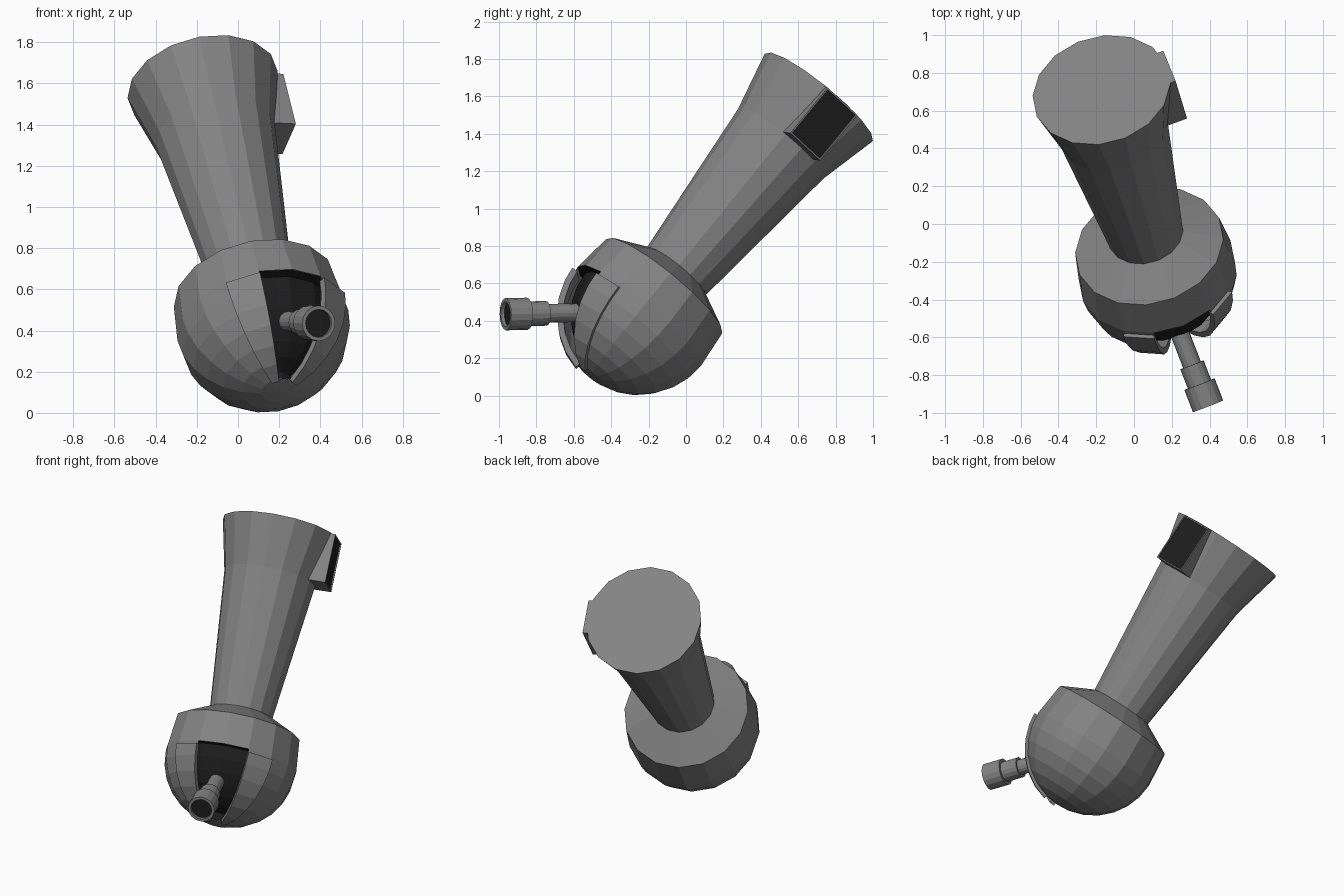
import bpy, bmesh, math
from mathutils import Vector, Matrix

if "Cube" in bpy.data.objects:
    bpy.data.objects.remove(bpy.data.objects["Cube"])

SEG = 16
STEP = 360 / SEG
LAT = [0, 13, 26, 39, 52, 65, 78]
R = 0.423


def material(name, v):
    m = bpy.data.materials.new(name)
    m.diffuse_color = (v, v, v, 1)
    m.use_nodes = True
    m.node_tree.nodes["Principled BSDF"].inputs["Base Color"].default_value = m.diffuse_color
    return m


dark = material("dark_recess", 0.012)
grey = material("dark_grey_metal", 0.228)


def frame(origin, z, x_hint):
    """Matrix with local z along the axis and local x near x_hint."""
    z = Vector(z).normalized()
    x = Vector(x_hint)
    x = (x - z * x.dot(z)).normalized()
    y = z.cross(x)
    m = Matrix((x, y, z)).transposed().to_4x4()
    m.translation = Vector(origin)
    return m


# local origin is the ball centre, local z runs up the slanted arm
ARM = frame((0.121, -0.249, 0.424), (-0.19, 0.622, 0.759), (0, -0.773, 0.634))


def finish(name, bm, mat, mtl=grey, normals=True):
    bmesh.ops.remove_doubles(bm, verts=bm.verts, dist=1e-5)
    if normals:
        bmesh.ops.recalc_face_normals(bm, faces=bm.faces)
    me = bpy.data.meshes.new(name)
    bm.to_mesh(me)
    bm.free()
    me.materials.append(mtl)
    ob = bpy.data.objects.new(name, me)
    ob.matrix_world = mat
    bpy.context.collection.objects.link(ob)
    return ob


def grid(bm, profile, angles, skip=lambda i, j: False):
    """Sweep an (r, z) profile through the given angles in degrees."""
    rows = [[bm.verts.new((r * math.cos(math.radians(a)), r * math.sin(math.radians(a)), z))
             for a in angles] for r, z in profile]
    for i in range(len(rows) - 1):
        for j in range(len(angles) - 1):
            if not skip(i, j):
                bm.faces.new((rows[i][j], rows[i][j + 1], rows[i + 1][j + 1], rows[i + 1][j]))
    return rows


def lathe(name, profile, mat, start=20, skip=lambda i, j: False):
    bm = bmesh.new()
    grid(bm, profile, [start + STEP * k for k in range(SEG + 1)], skip)
    bmesh.ops.remove_doubles(bm, verts=bm.verts, dist=1e-5)
    bmesh.ops.dissolve_degenerate(bm, edges=bm.edges, dist=1e-6)
    return finish(name, bm, mat)


def sphere_profile(r, lats):
    return [(r * math.cos(math.radians(t)), -r * math.sin(math.radians(t))) for t in lats]


# ball housing: cone top, band, hemisphere with a two-segment wedge opening
lathe("ball_housing",
      [(0.0, 0.315), (0.2, 0.315), (0.40, 0.212)] + sphere_profile(R, LAT) + [(0.0, -R)],
      ARM, start=-2.5, skip=lambda i, j: j < 2 and 3 <= i < 9)

# dark liner behind the opening, with lips closing it at top and bottom
bm = bmesh.new()
lip = sphere_profile(R - 0.002, LAT)
grid(bm, [lip[0]] + sphere_profile(0.37, LAT) + [lip[-1]], [65 - STEP * k for k in range(5)])
bm.normal_update()
for f in bm.faces:
    if f.normal.dot(f.calc_center_median()) < 0:
        f.normal_flip()
finish("opening_liner", bm, ARM, dark, normals=False)

# sliding doors on each side of the opening
for name, a in (("door_left", -25), ("door_right", 42.5)):
    bm = bmesh.new()
    lats = [3] + LAT[1:]
    outer = grid(bm, sphere_profile(0.443, lats), [a, a + STEP])
    inner = grid(bm, sphere_profile(0.41, lats), [a, a + STEP])
    for i in range(len(lats) - 1):
        for j in (0, 1):
            bm.faces.new((outer[i][j], outer[i + 1][j], inner[i + 1][j], inner[i][j]))
    for i in (0, -1):
        bm.faces.new((outer[i][0], outer[i][1], inner[i][1], inner[i][0]))
    finish(name, bm, ARM)

# slanted arm with flared closed end
lathe("arm", [(0.2, 0.29), (0.295, 1.215), (0.372, 1.541), (0.0, 1.541)], ARM)

# side box on the flare: thin frame around a dark panel
BOX = ARM @ Matrix.Rotation(math.radians(107), 4, 'Z') @ Matrix.Translation((0, 0, 1.376))


def rect(bm, x, w, h):
    return [bm.verts.new((x, sy * w, sz * h)) for sy, sz in ((-1, -1), (1, -1), (1, 1), (-1, 1))]


bm = bmesh.new()
rings = [rect(bm, 0.22, 0.113, 0.16), rect(bm, 0.382, 0.113, 0.16),
         rect(bm, 0.382, 0.105, 0.152), rect(bm, 0.366, 0.105, 0.152)]
for p, q in zip(rings, rings[1:]):
    for k in range(4):
        n = (k + 1) % 4
        bm.faces.new((p[k], p[n], q[n], q[k]))
finish("side_box", bm, BOX)
bm = bmesh.new()
bm.faces.new(rect(bm, 0.374, 0.105, 0.152))
finish("side_box_panel", bm, BOX, dark, normals=False)

# stepped barrel poking out of the opening
GUN = frame((0.392, -0.965, 0.435), (0.36, -0.93, -0.02), (0, 0, 1))
lathe("barrel", [(0.0, -0.5), (0.05, -0.5), (0.05, -0.235), (0.066, -0.235), (0.066, -0.125),
                 (0.086, -0.125), (0.086, 0), (0.068, 0), (0.068, -0.03)], GUN, start=0)
bm = bmesh.new()
bmesh.ops.create_circle(bm, cap_ends=True, segments=SEG, radius=0.068,
                        matrix=Matrix.Translation((0, 0, -0.02)))
finish("muzzle", bm, GUN, dark, normals=False)
